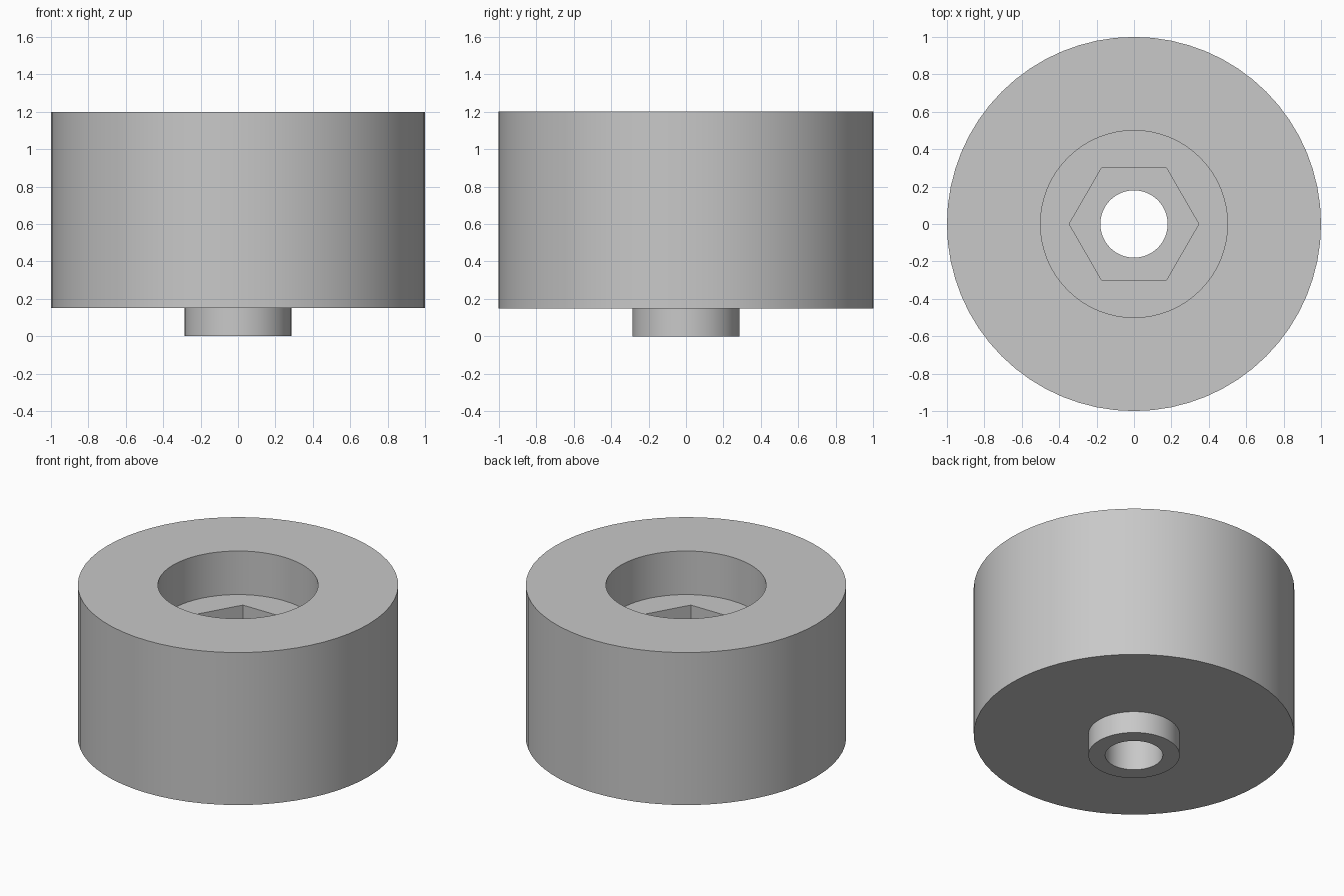
import bpy
import bmesh
import math

cube = bpy.data.objects.get("Cube")
if cube:
    bpy.data.objects.remove(cube, do_unlink=True)

SEGMENTS = 64

grey = bpy.data.materials.new("plain grey")
grey.use_nodes = True
colour = (0.58, 0.58, 0.58, 1)
grey.diffuse_color = colour
grey.node_tree.nodes["Principled BSDF"].inputs["Base Color"].default_value = colour


def lathe(name, profile):
    """Revolve a closed (radius, height) outline about z."""
    bm = bmesh.new()
    verts = [bm.verts.new((r, 0, z)) for r, z in profile]
    edges = [bm.edges.new((a, b)) for a, b in zip(verts, verts[1:] + verts[:1])]
    bmesh.ops.spin(bm, geom=verts + edges, cent=(0, 0, 0), axis=(0, 0, 1),
                   angle=math.tau, steps=SEGMENTS, use_merge=True)
    bmesh.ops.remove_doubles(bm, verts=bm.verts, dist=0.0001)
    bmesh.ops.recalc_face_normals(bm, faces=bm.faces)
    mesh = bpy.data.meshes.new(name)
    bm.to_mesh(mesh)
    bm.free()
    obj = bpy.data.objects.new(name, mesh)
    bpy.context.collection.objects.link(obj)
    mesh.materials.append(grey)
    return obj


# Round body with bottom boss, counterbore and through hole
knob = lathe("knob_body", [
    (0.18, 0), (0.285, 0), (0.285, 0.15), (1, 0.15),
    (1, 1.2), (0.5, 1.2), (0.5, 0.9), (0.18, 0.9)])

# Hexagonal nut pocket below the counterbore
pocket_floor, pocket_top = 0.6, 1.0
bpy.ops.mesh.primitive_cylinder_add(
    vertices=6, radius=0.3 / math.cos(math.pi / 6),
    depth=pocket_top - pocket_floor,
    location=(0, 0, (pocket_floor + pocket_top) / 2),
    rotation=(0, 0, math.pi / 6))
cutter = bpy.context.object
cutter.name = "nut_pocket_cutter"
cutter.hide_render = True
cutter.data.materials.append(grey)

cut = knob.modifiers.new("nut_pocket", "BOOLEAN")
cut.operation = "DIFFERENCE"
cut.solver = "EXACT"
cut.object = cutter

bpy.ops.object.select_all(action="DESELECT")
knob.select_set(True)
bpy.context.view_layer.objects.active = knob
bpy.ops.object.modifier_apply(modifier=cut.name)
bpy.data.objects.remove(cutter, do_unlink=True)

# Smooth round walls, crisp rims
bpy.ops.object.shade_smooth_by_angle(angle=math.radians(30))
